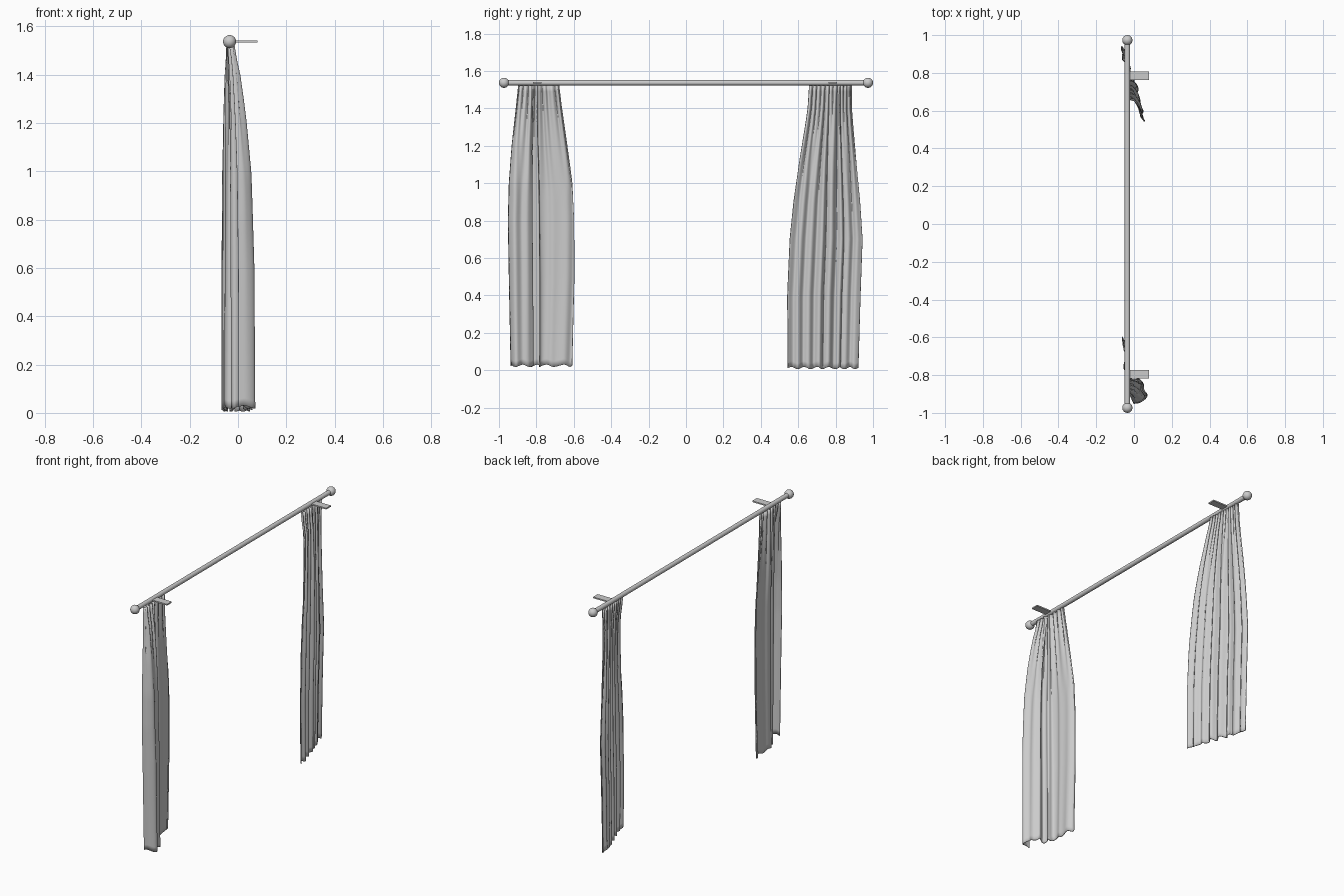
import bpy, bmesh, math
from mathutils import Vector

if "Cube" in bpy.data.objects:
    bpy.data.objects.remove(bpy.data.objects["Cube"])

ROD_X, ROD_Z = -0.035, 1.537

grey = bpy.data.materials.new("soft grey")
grey.diffuse_color = (0.6, 0.6, 0.6, 1)
grey.use_nodes = True
grey.node_tree.nodes["Principled BSDF"].inputs["Base Color"].default_value = grey.diffuse_color


def finish(obj, name, angle=40):
    obj.name = name
    obj.data.materials.append(grey)
    bpy.ops.object.select_all(action='DESELECT')
    obj.select_set(True)
    bpy.context.view_layer.objects.active = obj
    bpy.ops.object.shade_smooth_by_angle(angle=math.radians(angle))


def lerp_table(table, z):
    """Interpolate rows of (z, a, b, ...) smoothly along z, highest row first."""
    for r0, r1 in zip(table, table[1:]):
        if z >= r1[0]:
            t = min(1, (r0[0] - z) / (r0[0] - r1[0]))
            return [a + (b - a) * t for a, b in zip(r0[1:], r1[1:])]
    return list(table[-1][1:])


def spline(points, steps):
    """Catmull-Rom through 2D points."""
    p = [Vector(q) for q in points]
    p = [2 * p[0] - p[1]] + p + [2 * p[-1] - p[-2]]
    out = []
    for i in range(1, len(p) - 2):
        a, b, c, d = p[i - 1:i + 3]
        for s in range(steps):
            t = s / steps
            out.append(0.5 * (2 * b + (c - a) * t + (2 * a - 5 * b + 4 * c - d) * t * t
                              + (3 * b - a - 3 * c + d) * t ** 3))
    return out + [p[-2]]


# How far the cloth has opened out from the gathered top, by height
OPENING = [(1.525, 0.10), (1.45, 0.24), (1.4, 0.37), (1.3, 0.52), (1.2, 0.65),
           (1.0, 0.83), (0.6, 0.95), (0.0, 1.0)]


def curtain(name, edges, profile, hem, rows=48):
    section = spline(profile, 8)
    n = len(section)
    bm = bmesh.new()
    grid = []
    for r in range(rows + 1):
        t = r / rows
        row = []
        for i, (f, x) in enumerate(section):
            u = i / (n - 1)
            bottom = hem + 0.006 * math.sin(u * 38)
            z = 1.522 + (bottom - 1.522) * t
            y0, y1 = lerp_table(edges, z)
            k = lerp_table(OPENING, z)[0]
            # Narrow gathers near the rod fade out down the cloth
            pleat = 0.008 * math.sin(u * 2 * math.pi * 11) * max(0, 1 - t / 0.4)
            ripple = 0.003 * math.sin(u * 50 + 2 * t) * k
            px = ROD_X + (x - ROD_X) * k + pleat + ripple
            row.append(bm.verts.new((px, y0 + (y1 - y0) * f, z)))
        grid.append(row)
    for a, b in zip(grid, grid[1:]):
        for i in range(n - 1):
            bm.faces.new((a[i], a[i + 1], b[i + 1], b[i]))
    mesh = bpy.data.meshes.new(name)
    bm.to_mesh(mesh)
    bm.free()
    obj = bpy.data.objects.new(name, mesh)
    bpy.context.collection.objects.link(obj)
    finish(obj, name, 70)
    solid = obj.modifiers.new("cloth thickness", 'SOLIDIFY')
    solid.thickness = 0.005
    solid.offset = 0


# Rod
bpy.ops.mesh.primitive_cylinder_add(vertices=32, radius=0.014, depth=1.93,
                                    location=(ROD_X, 0, ROD_Z), rotation=(math.pi / 2, 0, 0))
finish(bpy.context.object, "rod")

# Ball ends and wall brackets
for side, sign, bracket_y in (("left", -1, -0.795), ("right", 1, 0.785)):
    bpy.ops.mesh.primitive_uv_sphere_add(segments=32, ring_count=16, radius=0.027,
                                         location=(ROD_X, sign * 0.973, ROD_Z))
    finish(bpy.context.object, side + "_finial", 60)
    bpy.ops.mesh.primitive_cube_add(size=1, location=(0.0225, bracket_y, ROD_Z))
    bpy.context.object.scale = (0.115, 0.046, 0.008)
    finish(bpy.context.object, side + "_bracket")

# Curtain with two deep folds and broad flat panels
curtain("left_curtain",
        [(1.522, -0.895, -0.68), (1.4, -0.908, -0.665), (1.2, -0.93, -0.636),
         (1.0, -0.945, -0.608), (0.8, -0.95, -0.598), (0.5, -0.945, -0.597),
         (0.0, -0.935, -0.61)],
        [(0, 0), (0.02, 0.045), (0.1, 0.068), (0.2, 0.05), (0.3, 0.045), (0.36, 0.02),
         (0.31, -0.01), (0.38, -0.03), (0.46, -0.012), (0.48, -0.045), (0.6, -0.05),
         (0.7, -0.045), (0.85, -0.045), (0.95, -0.055), (1, -0.065)],
        0.024)

# Curtain with many even folds
curtain("right_curtain",
        [(1.522, 0.66, 0.885), (1.4, 0.652, 0.885), (1.3, 0.637, 0.893),
         (1.1, 0.603, 0.912), (0.9, 0.575, 0.93), (0.7, 0.555, 0.943),
         (0.4, 0.542, 0.932), (0.0, 0.545, 0.92)],
        [(0, 0.055), (0.08, 0.04), (0.15, 0.045), (0.22, 0.025), (0.3, 0.03), (0.37, 0.008),
         (0.45, 0.02), (0.5, -0.012), (0.58, 0.0), (0.65, -0.035), (0.72, -0.02),
         (0.75, -0.05), (0.82, -0.042), (0.88, -0.065), (0.94, -0.05), (1, -0.07)],
        0.012)
